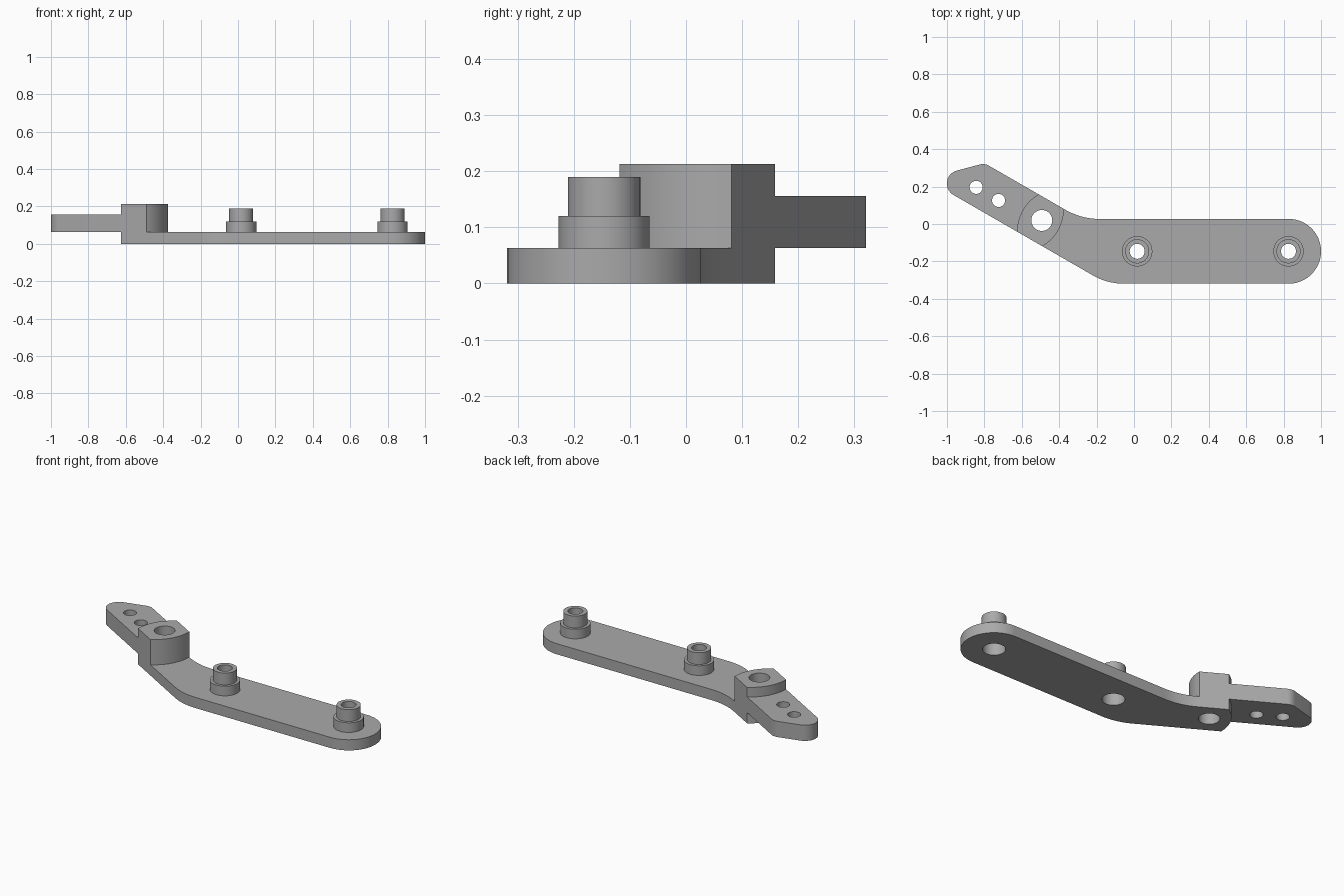
import bpy, bmesh
from math import sin, cos, tan, pi, radians
from mathutils import Vector

cube = bpy.data.objects.get("Cube")
if cube:
    bpy.data.objects.remove(cube, do_unlink=True)

grey = bpy.data.materials.new("satin grey")
grey.use_nodes = True
grey.diffuse_color = (0.4, 0.4, 0.4, 1)
grey.node_tree.nodes["Principled BSDF"].inputs["Base Color"].default_value = (0.4, 0.4, 0.4, 1)

# Main dimensions
PLATE_TOP, ARM_LOW, ARM_HIGH = 0.063, -0.348, -0.1175
ARM_MID, ARM_HALF = (ARM_LOW + ARM_HIGH) / 2, (ARM_HIGH - ARM_LOW) / 2
BLOCK_IN, BLOCK_OUT, ARC_R = 0.365, 0.521, 2 * ARM_HALF


def arm(u, v):
    """Point at distance u along the angled arm and v across it."""
    a = radians(150)
    return Vector((u * cos(a) + v * sin(a), u * sin(a) - v * cos(a)))


def end_arc(u, side, steps=16):
    """Bulging arc across the arm; side is 1 toward the tip, -1 toward the plate."""
    cu = u - side * ARC_R * cos(radians(30))
    angles = [radians(-30 + 60 * i / steps) for i in range(steps + 1)]
    return [arm(cu + side * ARC_R * cos(a), ARM_MID + ARC_R * sin(a)) for a in angles]


def fillet(before, corner, after, r, steps=14):
    """Points of a round of radius r at a corner."""
    a, c, b = Vector(before), Vector(corner), Vector(after)
    d1, d2 = (a - c).normalized(), (b - c).normalized()
    half = d1.angle(d2) / 2
    centre = c + (d1 + d2).normalized() * (r / sin(half))
    s, e = c + d1 * (r / tan(half)) - centre, c + d2 * (r / tan(half)) - centre
    total = s.angle(e)
    return [centre + (s * sin(total * (1 - i / steps)) + e * sin(total * i / steps)) / sin(total)
            for i in range(steps + 1)]


def circle(x, y, r, n=64):
    return [Vector((x + r * cos(2 * pi * i / n), y + r * sin(2 * pi * i / n))) for i in range(n)]


def prism(name, outline, low, high):
    """Solid extruded upward from a flat outline."""
    bm = bmesh.new()
    face = bm.faces.new([bm.verts.new((p.x, p.y, low)) for p in outline])
    top = bmesh.ops.extrude_face_region(bm, geom=[face])
    verts = [g for g in top["geom"] if isinstance(g, bmesh.types.BMVert)]
    bmesh.ops.translate(bm, verts=verts, vec=(0, 0, high - low))
    bmesh.ops.recalc_face_normals(bm, faces=bm.faces)
    mesh = bpy.data.meshes.new(name)
    bm.to_mesh(mesh)
    bm.free()
    mesh.materials.append(grey)
    obj = bpy.data.objects.new(name, mesh)
    bpy.context.collection.objects.link(obj)
    return obj


def combine(target, other, operation):
    """Apply a boolean and discard the operand."""
    mod = target.modifiers.new("combine", "BOOLEAN")
    mod.operation, mod.object, mod.solver = operation, other, "EXACT"
    bpy.context.view_layer.objects.active = target
    bpy.ops.object.modifier_apply(modifier=mod.name)
    bpy.data.objects.remove(other, do_unlink=True)


# Base plate: round right end, bent arm, curved left end
END_X, MID_Y, END_R = 0.827, -0.146, 0.173
low_bend, high_bend = Vector((-0.143, MID_Y - END_R)), Vector((-0.282, MID_Y + END_R))
low_end, high_end = Vector((END_X, low_bend.y)), Vector((END_X, high_bend.y))
outline = fillet(arm(BLOCK_OUT, ARM_LOW), low_bend, low_end, 0.33)
outline += [Vector((END_X + END_R * sin(pi * i / 40), MID_Y - END_R * cos(pi * i / 40)))
            for i in range(41)]
outline += fillet(high_end, high_bend, arm(BLOCK_OUT, ARM_HIGH), 0.37)
outline += reversed(end_arc(BLOCK_OUT, 1))
bracket = prism("bracket", outline, 0, PLATE_TOP)

# Raised block with two curved ends
block = end_arc(BLOCK_OUT, 1) + list(reversed(end_arc(BLOCK_IN, -1)))
combine(bracket, prism("block", block, 0, 0.2125), "UNION")

# Raised arm tip with a slanted, rounded end
low_corner, high_corner = Vector((-1.114, 0.241)), Vector((-0.799, 0.325))
low_start, high_start = arm(0.44, ARM_LOW), arm(0.44, ARM_HIGH)
tip = [low_start] + fillet(low_start, low_corner, high_corner, 0.071)
tip += fillet(low_corner, high_corner, high_start, 0.06) + [high_start]
combine(bracket, prism("arm_tip", tip, PLATE_TOP, 0.156), "UNION")

# Stepped bushings, bored narrow from above and wide from below
for x in (0.017, 0.826):
    combine(bracket, prism("collar", circle(x, MID_Y, 0.081), 0.03, 0.12), "UNION")
    combine(bracket, prism("neck", circle(x, MID_Y, 0.0645), 0.09, 0.19), "UNION")
    combine(bracket, prism("bore", circle(x, MID_Y, 0.04), -0.1, 0.3), "DIFFERENCE")
    combine(bracket, prism("wide_bore", circle(x, MID_Y, 0.06), -0.1, 0.12), "DIFFERENCE")

# Holes through the block and the arm tip
for x, y, r in ((-0.493, 0.019, 0.056), (-0.844, 0.196, 0.035), (-0.724, 0.126, 0.035)):
    combine(bracket, prism("hole", circle(x, y, r), -0.1, 0.3), "DIFFERENCE")

# Smooth curved walls, sharp edges
bpy.ops.object.select_all(action="DESELECT")
bracket.select_set(True)
bpy.context.view_layer.objects.active = bracket
bpy.ops.object.shade_smooth_by_angle(angle=radians(25))
